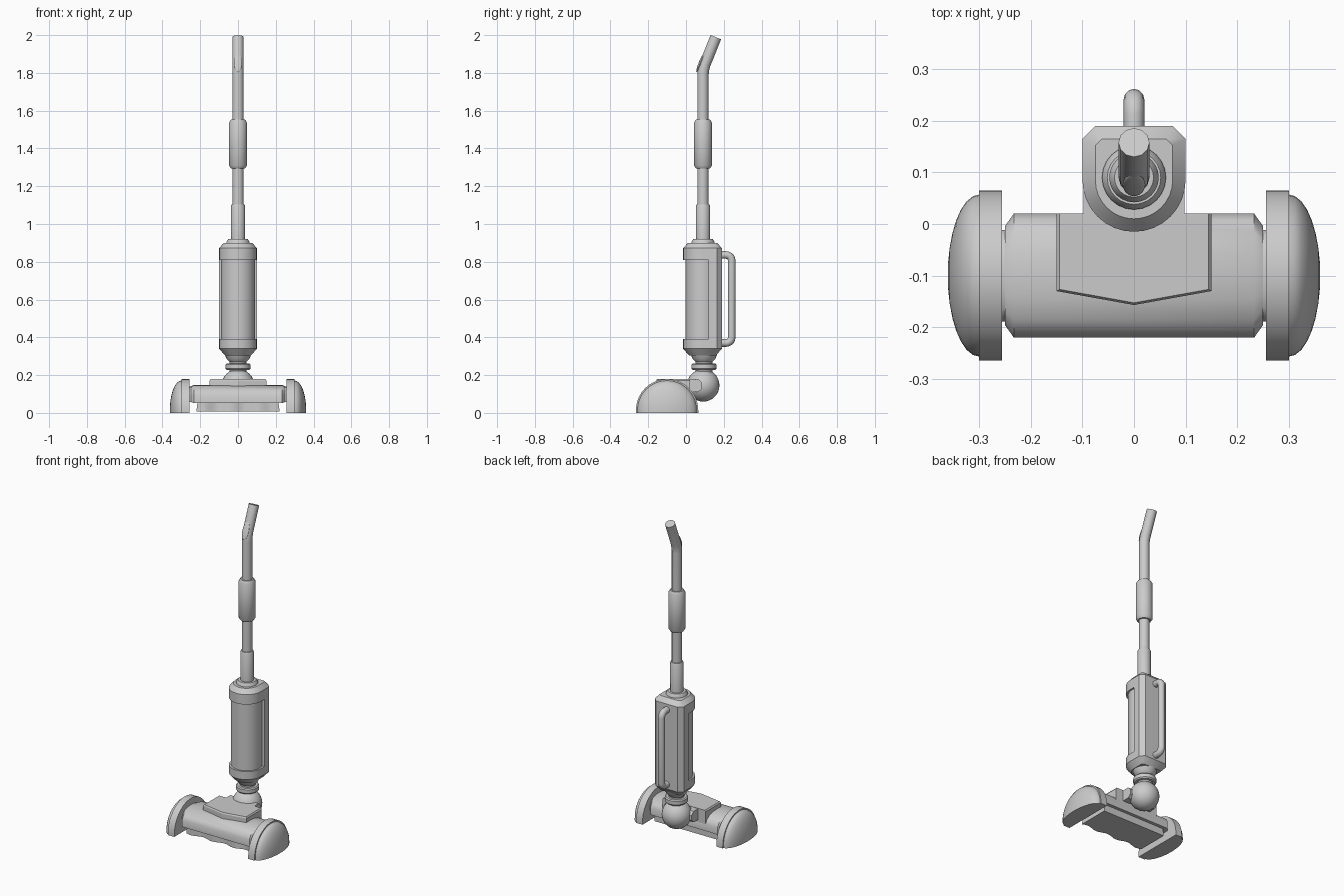
import bpy, bmesh
from math import sin, cos, pi, sqrt, radians

if "Cube" in bpy.data.objects:
    bpy.data.objects.remove(bpy.data.objects["Cube"])

CY = 0.09  # y of the upright axis


def finish(bm, name, angle=35):
    bmesh.ops.recalc_face_normals(bm, faces=bm.faces)
    me = bpy.data.meshes.new(name)
    bm.to_mesh(me)
    bm.free()
    ob = bpy.data.objects.new(name, me)
    bpy.context.collection.objects.link(ob)
    smooth(ob, angle)
    return ob


def smooth(ob, angle=35):
    bpy.ops.object.select_all(action='DESELECT')
    ob.select_set(True)
    bpy.context.view_layer.objects.active = ob
    bpy.ops.object.shade_smooth_by_angle(angle=radians(angle))


def loft(name, rings, angle=35):
    """Skin a list of equal-length closed outlines and cap both ends."""
    bm = bmesh.new()
    vs = [[bm.verts.new(p) for p in r] for r in rings]
    n = len(vs[0])
    for a, b in zip(vs, vs[1:]):
        for i in range(n):
            j = (i + 1) % n
            bm.faces.new((a[i], a[j], b[j], b[i]))
    bm.faces.new(vs[0])
    bm.faces.new(vs[-1])
    return finish(bm, name, angle)


def lathe(name, profile, y=CY, n=24):
    return loft(name, [[(r * cos(2 * pi * i / n), y + r * sin(2 * pi * i / n), z)
                        for i in range(n)] for r, z in profile])


def pipe(name, pts, r):
    cu = bpy.data.curves.new(name, 'CURVE')
    cu.dimensions = '3D'
    cu.bevel_depth = r
    cu.bevel_resolution = 4
    cu.use_fill_caps = True
    sp = cu.splines.new('POLY')
    sp.points.add(len(pts) - 1)
    for p, (y, z) in zip(sp.points, pts):
        p.co = (0, y, z, 1)
    ob = bpy.data.objects.new(name, cu)
    bpy.context.collection.objects.link(ob)
    bpy.ops.object.select_all(action='DESELECT')
    ob.select_set(True)
    bpy.context.view_layer.objects.active = ob
    bpy.ops.object.convert(target='MESH')
    smooth(bpy.context.object)


def d_ring(inset, z):
    """Body outline: round front, square back with cut corners."""
    r = 0.1 - inset
    front = [(r * cos(a), 0.085 + r * sin(a), z) for a in (pi + pi * i / 16 for i in range(17))]
    c = 0.025 * (1 - inset / 0.05)
    b = 0.19 - inset
    return front + [(r, b - c, z), (r - c, b, z), (c - r, b, z), (-r, b - c, z)]


# Bent wand with grip, lower sleeve and thumb button
pipe("wand", [(CY, 0.9), (CY, 1.79), (0.092, 1.815), (0.1, 1.845), (0.158, 1.989)], 0.03)
lathe("grip", [(0.038, 1.295), (0.048, 1.31), (0.048, 1.535), (0.038, 1.552)])
lathe("wand_sleeve", [(0.038, 0.9), (0.038, 1.095), (0.034, 1.103)])
lathe("top_collar", [(0.062, 0.89), (0.062, 0.905), (0.052, 0.92)])
bm = bmesh.new()
bmesh.ops.create_uvsphere(bm, u_segments=20, v_segments=10, radius=1)
button = finish(bm, "thumb_button")
button.scale = (0.022, 0.008, 0.055)
button.location = (0, 0.076, 1.855)
button.rotation_euler.x = radians(-22)

# Main body: two caps, dust drum and rear panel
loft("upper_cap", [d_ring(0, 0.81), d_ring(0, 0.872), d_ring(0.025, 0.9)])
loft("lower_cap", [d_ring(0.03, 0.305), d_ring(0, 0.34), d_ring(0, 0.39)])
lathe("dust_drum", [(0.09, 0.38), (0.09, 0.82)], y=0.088, n=32)
back = [(-0.1, 0.12), (0.1, 0.12), (0.1, 0.165), (0.075, 0.19), (-0.075, 0.19), (-0.1, 0.165)]
loft("rear_panel", [[(x, y, z) for x, y in back] for z in (0.38, 0.82)], 20)

# Rear carry handle
h = 0.03
low = [(0.17, 0.37)] + [(0.242 - h + h * sin(a), 0.37 + h - h * cos(a))
                        for a in (pi / 2 * i / 5 for i in range(6))]
pipe("carry_handle", low + [(y, 1.206 - z) for y, z in reversed(low)], 0.02)

# Swivel neck and ball joint
lathe("swivel_neck", [(0.07, 0.31), (0.06, 0.285), (0.045, 0.27), (0.045, 0.262), (0.06, 0.262),
                      (0.066, 0.256), (0.066, 0.234), (0.06, 0.227), (0.045, 0.227), (0.045, 0.2)], y=0.095)
bm = bmesh.new()
bmesh.ops.create_uvsphere(bm, u_segments=28, v_segments=16, radius=0.086)
bmesh.ops.translate(bm, verts=bm.verts, vec=(0, 0.091, 0.146))
finish(bm, "ball_joint")

# Yoke arms holding the ball
arm = [(0, 0.11), (0.065, 0.11), (0.085, 0.128), (0.085, 0.16), (0.065, 0.178), (0, 0.178)]
for s, side in ((1, "right"), (-1, "left")):
    loft(side + "_yoke_arm", [[(s * x, y, z) for y, z in arm] for x in (0.045, 0.098)])

# Floor head housing with stepped ends
half = [(0.12, 0.052), (0.12, 0.095), (0.108, 0.118), (0.085, 0.134), (0.045, 0.145), (0.0, 0.148)]
outline = half + [(-y, z) for y, z in reversed(half[:-1])]


def head_ring(x, k):
    return [(x, -0.1 + y * k, 0.095 + (z - 0.095) * (0.4 + 0.6 * k)) for y, z in outline]


loft("head_housing", [head_ring(x, k) for x, k in
                      ((-0.265, 0.74), (-0.25, 0.74), (-0.25, 0.8), (-0.233, 1),
                       (0.233, 1), (0.25, 0.8), (0.25, 0.74), (0.265, 0.74))])

# Top cover with pointed front
cover = [(-0.15, 0.02), (-0.15, -0.13), (0, -0.157), (0.15, -0.13), (0.15, 0.02)]


def cover_ring(k, z):
    return [(x * k, -0.05 + (y + 0.05) * k if y < 0 else y, z) for x, y in cover]


loft("head_cover", [cover_ring(1, 0.09), cover_ring(1, 0.172), cover_ring(0.96, 0.18)], 20)

# Brush skirt with a wavy front edge
n = 24
xs = [-1 + 2 * i / n for i in range(n + 1)]
loft("brush_skirt", [[(w * x, -0.197 + 0.009 * sin(x * 3 * pi), z) for x in xs] +
                     [(w, 0, z), (-w, 0, z)] for w, z in ((0.22, 0.008), (0.214, 0.06))])


# Domed end wheels, flat at the floor
def wheel_ring(x, r):
    arc = [(x, -0.1 + r * cos(a), 0.014 + r * sin(a)) for a in (pi * i / 20 for i in range(21))]
    return arc + [(x, -0.1 - r, 0), (x, -0.1 + r, 0)]


dome = [(0.3 + 0.061 * t, 0.157 * sqrt(1 - t * t)) for t in (0, 0.2, 0.4, 0.58, 0.73, 0.85, 0.94, 0.985, 0.998)]
for s, side in ((1, "right"), (-1, "left")):
    loft(side + "_end_dome", [wheel_ring(s * x, r) for x, r in
                              [(0.256, 0.165), (0.3, 0.165)] + dome])
